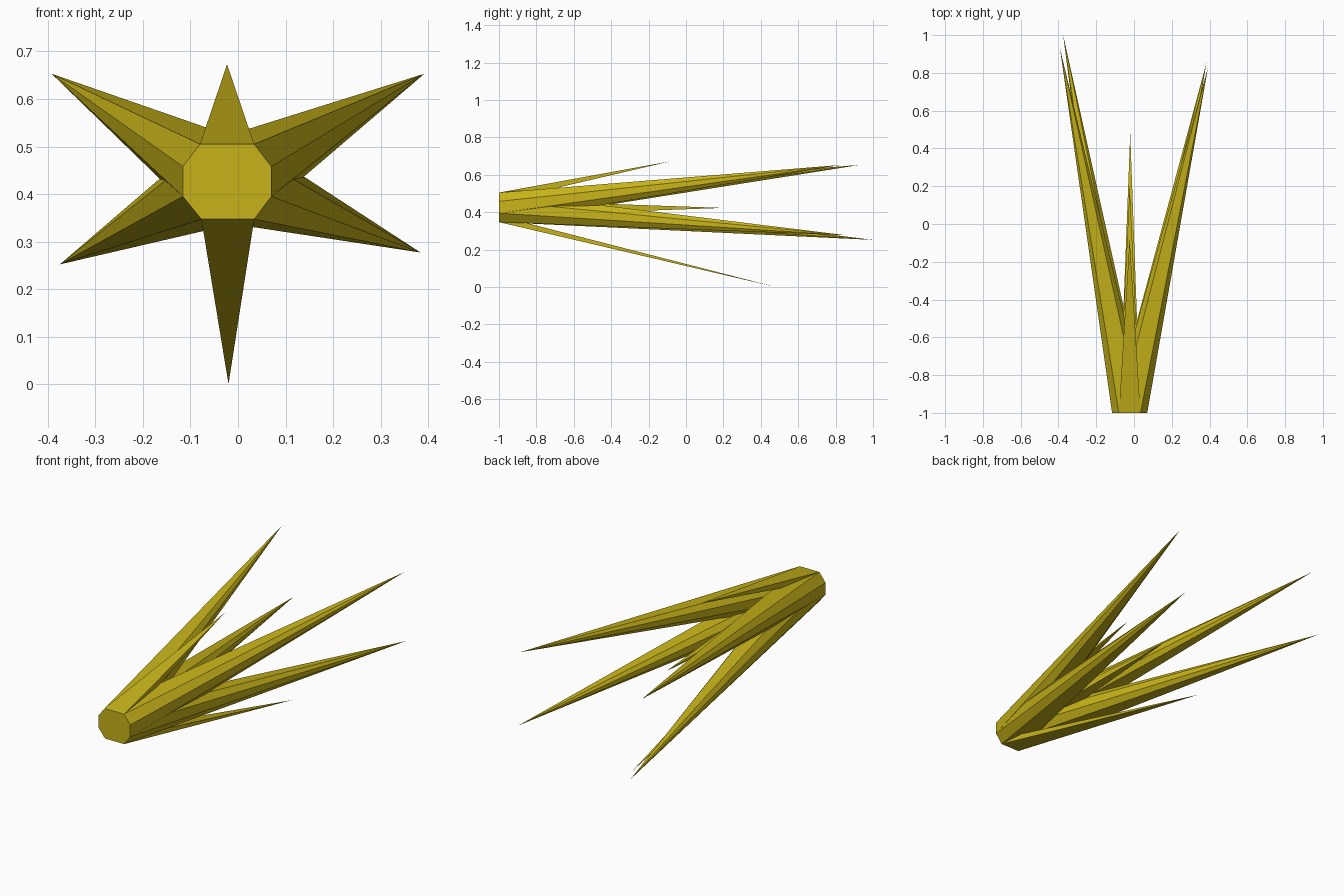
import bpy, bmesh

if "Cube" in bpy.data.objects:
    bpy.data.objects.remove(bpy.data.objects["Cube"])

mat = bpy.data.materials.new("gold")
mat.diffuse_color = (0.57, 0.45, 0.01, 1)
mat.use_nodes = True
mat.node_tree.nodes["Principled BSDF"].inputs["Base Color"].default_value = mat.diffuse_color
BASE_Y = -1.0


def build(name, ring, tip=None):
    """Pyramid from a base ring of (x, z) points to a tip, or a flat cap."""
    bm = bmesh.new()
    verts = [bm.verts.new((x, BASE_Y, z)) for x, z in ring]
    if tip is None:
        bm.faces.new(verts)
    else:
        apex = bm.verts.new(tip)
        for a, b in zip(verts, verts[1:] + verts[:1]):
            bm.faces.new((b, a, apex))
    me = bpy.data.meshes.new(name)
    bm.to_mesh(me)
    bm.free()
    me.materials.append(mat)
    ob = bpy.data.objects.new(name, me)
    bpy.context.collection.objects.link(ob)
    return ob


def rect(x0, x1, z0, z1):
    return [(x0, z0), (x1, z0), (x1, z1), (x0, z1)]


# shared octagonal root, counter-clockwise seen from the front
octagon = [(-0.077, 0.347), (0.034, 0.347), (0.07, 0.395), (0.07, 0.458),
           (0.034, 0.505), (-0.08, 0.505), (-0.116, 0.458), (-0.116, 0.395)]
build("root_cap", octagon)

# four long corner spikes, each tapering from the whole octagon
corners = {
    "upper_left_spike": (-0.392, 0.93, 0.653),
    "upper_right_spike": (0.392, 0.83, 0.653),
    "lower_left_spike": (-0.375, 1.0, 0.252),
    "lower_right_spike": (0.384, 0.855, 0.277),
}
for name, tip in corners.items():
    build(name, octagon, tip)

# thin top and bottom spikes, and the short central one
build("top_spike", rect(-0.08, 0.034, 0.458, 0.505), (-0.023, -0.08, 0.673))
build("bottom_spike", rect(-0.077, 0.034, 0.347, 0.38), (-0.02, 0.48, 0.0))
build("centre_spike", rect(-0.08, 0.034, 0.38, 0.465), (-0.023, 0.2, 0.423))
